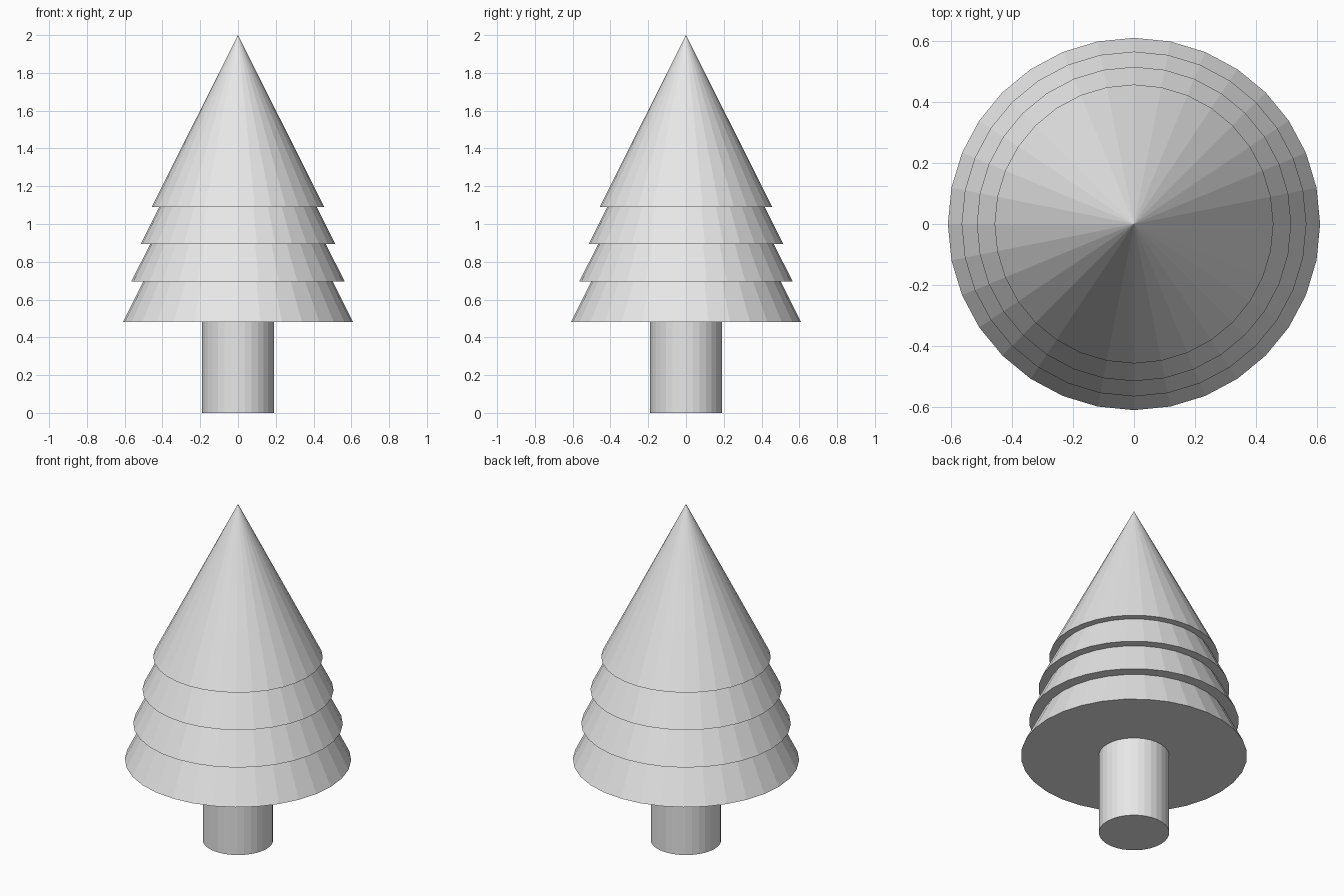
import bpy

cube = bpy.data.objects.get("Cube")
if cube:
    bpy.data.objects.remove(cube, do_unlink=True)

SIDES = 32

# Single plain grey for the whole tree
grey = bpy.data.materials.new("light_grey")
grey.use_nodes = True
colour = (0.8, 0.8, 0.8, 1.0)
grey.diffuse_color = colour
grey.node_tree.nodes["Principled BSDF"].inputs["Base Color"].default_value = colour


def finish(name):
    obj = bpy.context.object
    obj.name = name
    obj.data.materials.append(grey)


# Trunk, reaching just inside the lowest foliage tier
trunk_height = 0.5
bpy.ops.mesh.primitive_cylinder_add(
    vertices=SIDES, radius=0.19, depth=trunk_height, location=(0, 0, trunk_height / 2))
finish("trunk")

# Foliage tiers: nested cones of equal slope (name, radius, base height, tip height)
tiers = [
    ("bottom_foliage", 0.61, 0.48, 1.70),
    ("lower_foliage", 0.565, 0.695, 1.82),
    ("upper_foliage", 0.515, 0.895, 1.92),
    ("top_foliage", 0.457, 1.09, 2.0),
]
for name, radius, base, tip in tiers:
    bpy.ops.mesh.primitive_cone_add(
        vertices=SIDES, radius1=radius, radius2=0, depth=tip - base,
        location=(0, 0, (base + tip) / 2))
    finish(name)
